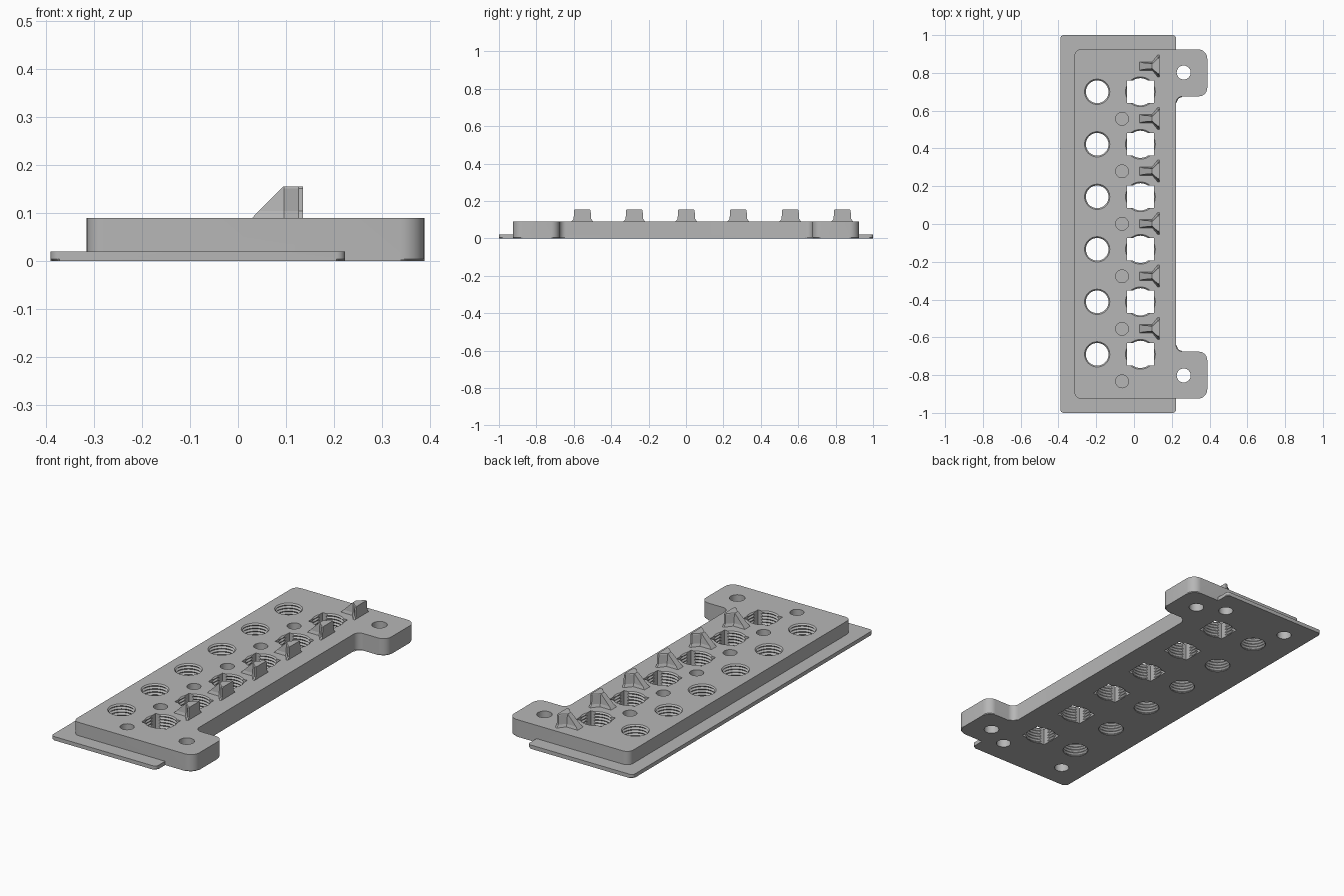
import bpy, bmesh, math
from mathutils import Vector

if "Cube" in bpy.data.objects:
    bpy.data.objects.remove(bpy.data.objects["Cube"], do_unlink=True)

grey = bpy.data.materials.new("plain grey")
grey.use_nodes = True
COLOUR = (0.47, 0.47, 0.47, 1)
grey.diffuse_color = COLOUR
grey.node_tree.nodes["Principled BSDF"].inputs["Base Color"].default_value = COLOUR

H = 0.09
PITCH = 0.278


def finish(name, bm):
    bmesh.ops.recalc_face_normals(bm, faces=bm.faces)
    mesh = bpy.data.meshes.new(name)
    bm.to_mesh(mesh)
    bm.free()
    mesh.materials.append(grey)
    ob = bpy.data.objects.new(name, mesh)
    bpy.context.collection.objects.link(ob)
    return ob


def loft(bm, rings):
    """Skin a stack of equal-length point rings and cap both ends."""
    loops = [[bm.verts.new(p) for p in ring] for ring in rings]
    n = len(loops[0])
    for a, b in zip(loops, loops[1:]):
        for i in range(n):
            j = (i + 1) % n
            bm.faces.new((a[i], a[j], b[j], b[i]))
    bm.faces.new(loops[0][::-1])
    bm.faces.new(loops[-1])


def rounded(corners, steps=8):
    """Outline with rounded corners, given as (x, y, radius)."""
    out = []
    for i, (x, y, r) in enumerate(corners):
        p = Vector((x, y))
        a = (Vector(corners[i - 1][:2]) - p).normalized()
        b = (Vector(corners[(i + 1) % len(corners)][:2]) - p).normalized()
        if r == 0:
            out.append(p)
            continue
        # right-angled corners: sweep from one tangent point to the other
        for k in range(steps + 1):
            t = math.pi / 2 * k / steps
            out.append(p + (a + b) * r - b * r * math.cos(t) - a * r * math.sin(t))
    return out


def slab(name, outline, top, chamfer=0.004):
    bm = bmesh.new()
    loft(bm, [[(p.x, p.y, z) for p in outline] for z in (0, top)])
    low = [e for e in bm.edges if all(v.co.z < 0.001 for v in e.verts)]
    bmesh.ops.bevel(bm, geom=low, offset=chamfer, segments=1, affect='EDGES')
    return finish(name, bm)


def lathe(bm, x, y, profile, sides=40):
    """Closed round cutter from (radius, z) pairs."""
    loft(bm, [[(x + r * math.cos(2 * math.pi * i / sides),
                y + r * math.sin(2 * math.pi * i / sides), z)
               for i in range(sides)] for r, z in profile])


def thread(bm, x, y, inner, depth):
    step = 0.008
    profile = [(inner + (depth if k % 2 else 0), -0.013 + k * step) for k in range(15)]
    lathe(bm, x, y, profile)


def boolean(target, tool, kind):
    mod = target.modifiers.new(kind, 'BOOLEAN')
    mod.operation = kind
    mod.solver = 'EXACT'
    mod.object = tool
    bpy.context.view_layer.objects.active = target
    bpy.ops.object.modifier_apply(modifier=mod.name)
    bpy.data.objects.remove(tool, do_unlink=True)


# Main body with two mounting tabs
half = [(0.388, 0.925, 0.05), (0.388, 0.676, 0.045), (0.223, 0.676, 0.035)]
corners = [(-0.315, -0.925, 0.035)]
corners += [(x, -y, r) for x, y, r in half]
corners += half[::-1] + [(-0.315, 0.925, 0.035)]
body = slab("mounting_block", rounded(corners), H)

# Thin base flange
rim = [(-0.39, -1, 0.018), (0.223, -1, 0.018), (0.223, 1, 0.018), (-0.39, 1, 0.018)]
boolean(body, slab("base_flange", rounded(rim), 0.02), 'UNION')

# Threaded round holes, threaded centres of the square holes, plain holes
round_cut = bmesh.new()
square_cut = bmesh.new()
for i in range(6):
    y = 0.7 - PITCH * i
    thread(round_cut, -0.195, y, 0.06, 0.008)
    thread(round_cut, 0.034, y, 0.072, 0.008)
    lathe(round_cut, -0.063, 0.557 - PITCH * i, [(0.034, 0.03), (0.034, 0.1)], 32)
    loft(square_cut, [[(0.034 + sx * 0.072, y + sy * 0.059, z)
                       for sx, sy in ((-1, -1), (1, -1), (1, 1), (-1, 1))]
                      for z in (-0.02, 0.11)])
for s in (-1, 1):
    lathe(round_cut, 0.263, s * 0.802, [(0.037, -0.02), (0.037, 0.11)], 32)
    # Blind pockets underneath
    for x in (-0.255, 0.127):
        lathe(round_cut, x, s * 0.87, [(0.036, -0.02), (0.036, 0.05)], 32)
boolean(body, finish("round_cutters", round_cut), 'DIFFERENCE')
boolean(body, finish("square_cutters", square_cut), 'DIFFERENCE')


# Upright stops: narrow sloping rib widening into a flared end wall
def stop_ring(y, z, nose, rib, wing):
    side = [(nose, rib), (0.096, rib), (0.126, wing), (0.135, wing)]
    pts = [(x, -w) for x, w in side] + [(x, w) for x, w in side[::-1]]
    return [(x, y + w, z) for x, w in pts]


for i in range(6):
    y = 0.836 - PITCH * i
    bm = bmesh.new()
    loft(bm, [stop_ring(y, H - 0.002, 0.028, 0.023, 0.06),
              stop_ring(y, 0.104, 0.043, 0.018, 0.047),
              stop_ring(y, 0.151, 0.09, 0.014, 0.044),
              stop_ring(y, 0.155, 0.094, 0.012, 0.04)])
    finish("upright_stop_%d" % (i + 1), bm)

# Smooth the curved walls, keep edges crisp
bpy.ops.object.select_all(action='DESELECT')
body.select_set(True)
bpy.context.view_layer.objects.active = body
bpy.ops.object.shade_smooth_by_angle(angle=math.radians(25))
